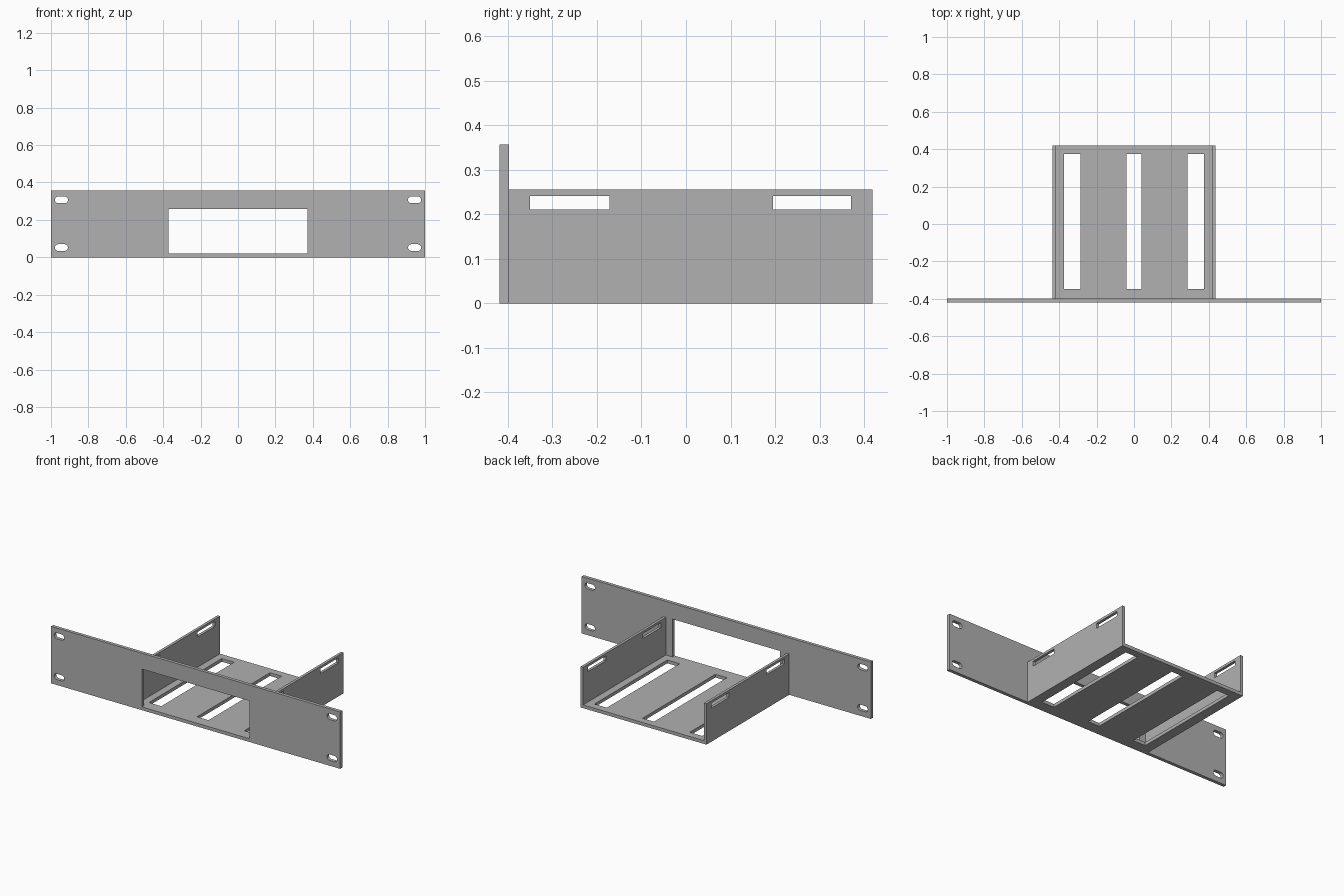
import bpy, bmesh, math
from mathutils import Matrix

cube = bpy.data.objects.get("Cube")
if cube:
    bpy.data.objects.remove(cube, do_unlink=True)

GREY = (0.44, 0.44, 0.44, 1)
metal = bpy.data.materials.new("plain grey")
metal.use_nodes = True
metal.diffuse_color = GREY
metal.node_tree.nodes["Principled BSDF"].inputs["Base Color"].default_value = GREY

# Overall dimensions
BACK, FRONT = 0.419, -0.419
PANEL_T, WALL_T, FLOOR_T = 0.021, 0.017, 0.0205
PANEL_H, WALL_H = 0.356, 0.256
TRAY_X = 0.435
TRAY_FRONT = FRONT + PANEL_T


def rect(u0, u1, v0, v1):
    return [(u0, v0), (u1, v0), (u1, v1), (u0, v1)]


def stadium(cu, cv, length, height, steps=10):
    """Slot outline with round ends."""
    r, half = height / 2, (length - height) / 2
    pts = []
    for side in (1, -1):
        for i in range(steps + 1):
            a = -math.pi / 2 + math.pi * i / steps
            pts.append((cu + side * (half + r * math.cos(a)), cv + side * r * math.sin(a)))
    return pts


def plate(name, outlines, thickness, axes):
    """Flat plate: first outline is the edge, the rest are holes."""
    curve = bpy.data.curves.new(name, "CURVE")
    curve.dimensions = "2D"
    curve.fill_mode = "BOTH"
    curve.extrude = thickness / 2
    for pts in outlines:
        spline = curve.splines.new("POLY")
        spline.points.add(len(pts) - 1)
        for p, (u, v) in zip(spline.points, pts):
            p.co = (u, v, 0, 1)
        spline.use_cyclic_u = True
    temp = bpy.data.objects.new(name + " outline", curve)
    bpy.context.collection.objects.link(temp)
    deps = bpy.context.evaluated_depsgraph_get()
    mesh = bpy.data.meshes.new_from_object(temp.evaluated_get(deps))
    bpy.data.objects.remove(temp, do_unlink=True)

    bm = bmesh.new()
    bm.from_mesh(mesh)
    bmesh.ops.remove_doubles(bm, verts=bm.verts, dist=1e-5)
    bmesh.ops.transform(bm, matrix=axes, verts=bm.verts)
    bmesh.ops.recalc_face_normals(bm, faces=bm.faces)
    for f in bm.faces:
        f.smooth = False
    bm.to_mesh(mesh)
    bm.free()
    mesh.name = name
    mesh.materials.clear()
    mesh.materials.append(metal)
    obj = bpy.data.objects.new(name, mesh)
    bpy.context.collection.objects.link(obj)
    return obj


# Front panel with a window and four mounting slots
holes = [rect(-0.372, 0.372, FLOOR_T, 0.257)]
for x in (-0.944, 0.944):
    for z in (0.052, 0.307):
        holes.append(stadium(x, z, 0.07, 0.036))
upright = Matrix.Translation((0, FRONT + PANEL_T / 2, 0)) @ Matrix.Rotation(math.pi / 2, 4, "X")
plate("front_panel", [rect(-1, 1, 0, PANEL_H)] + holes, PANEL_T, upright)

# Tray floor with three long slots
inner = TRAY_X - WALL_T
slots = [rect(x - w, x + w, -0.348, 0.373)
         for x, w in ((-0.33, 0.043), (0, 0.04), (0.33, 0.043))]
plate("tray_floor", [rect(-inner, inner, TRAY_FRONT, BACK)] + slots, FLOOR_T,
      Matrix.Translation((0, 0, FLOOR_T / 2)))

# Side walls, each with two slots near the top
sideways = Matrix(((0, 0, 1, 0), (1, 0, 0, 0), (0, 1, 0, 0), (0, 0, 0, 1)))
for name, side in (("left_wall", 1), ("right_wall", -1)):
    slots = [rect(-0.35, -0.172, 0.21, 0.241), rect(0.195, 0.371, 0.21, 0.241)]
    plate(name, [rect(TRAY_FRONT, BACK, 0, WALL_H)] + slots, WALL_T,
          Matrix.Translation((side * (TRAY_X - WALL_T / 2), 0, 0)) @ sideways)
